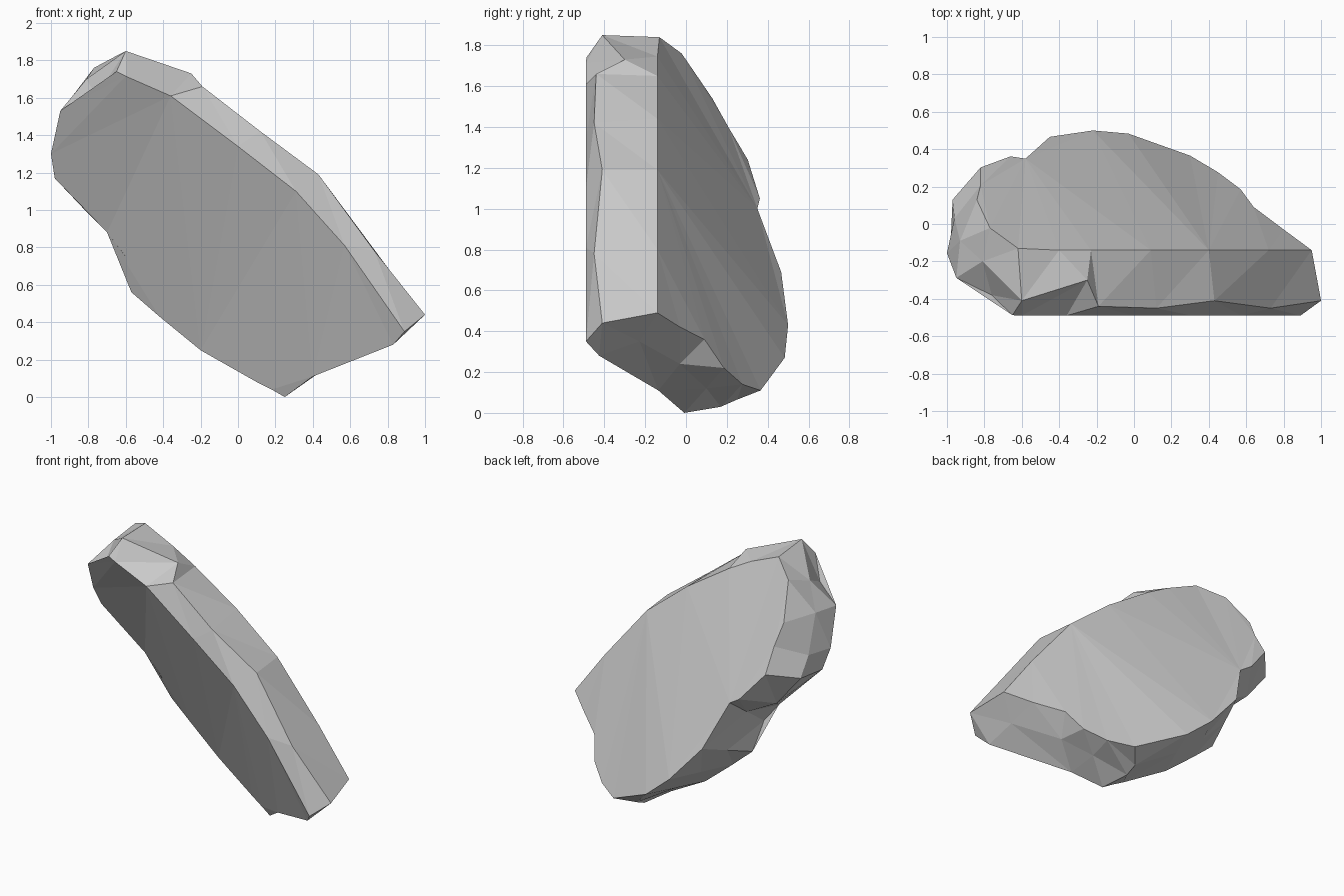
import bpy, bmesh
from mathutils import Vector

if "Cube" in bpy.data.objects:
    bpy.data.objects.remove(bpy.data.objects["Cube"])

# Outlines of the two broad leaning faces, in x,z, running the same way round
FRONT = [(-.65, 1.74), (-.60, 1.715), (-.36, 1.61), (0, 1.34), (.31, 1.10), (.57, .81),
         (.89, .35), (.83, .28), (.40, .11), (.25, 0), (.18, .04), (.10, .08), (-.20, .25),
         (-.42, .43), (-.57, .56), (-.60, .75), (-.70, .88), (-.98, 1.17), (-1, 1.30),
         (-.95, 1.53), (-.76, 1.61)]
BACK = [(-.62, 1.84), (-.40, 1.745), (-.23, 1.65), (.09, 1.44), (.40, 1.19), (.72, .80),
        (.95, .49), (.80, .42), (.64, .36), (.57, .22), (.45, .14), (.30, .11), (-.03, .27),
        (-.22, .43), (-.45, .69), (-.58, 1.0), (-.66, 1.05), (-.82, 1.24), (-.82, 1.40),
        (-.84, 1.54), (-.77, 1.76)]

# Chipped ridge points on the rim; elsewhere the rim is a straight cut
RIDGE = {0: (-.60, -.41, 1.85), 1: (-.25, -.30, 1.73), 2: (-.19, -.44, 1.66),
         3: (.12, -.45, 1.42), 4: (.43, -.41, 1.19), 5: (.73, -.45, .78),
         6: (1.0, -.41, .44), 8: (.57, -.03, .24), 9: (.42, .10, .12),
         10: (.20, .17, .03), 11: (.20, .25, .065), 16: (-.80, .15, .98),
         17: (-.97, .13, 1.19), 18: (-.96, .03, 1.31), 19: (-.93, -.09, 1.55),
         20: (-.81, -.20, 1.70)}

# Flat panels of each broad face, as index runs between the fold lines
FRONT_PANELS = [(range(18, 21), range(0, 3)), (range(16, 19), (2,)),
                (range(2, 5), range(12, 17)), (range(4, 13), ())]
BACK_PANELS = [(range(15, 21), range(0, 4)), (range(3, 5), range(13, 16)),
               (range(4, 14), ())]


def on_front(x, z):
    y = .109 - .469 * x - .518 * z - .2 * max(0, -x - .7)
    return Vector((x, max(-.49, y), z))


def on_back(x, z):
    y = .641 - .525 * x - .596 * z - .25 * max(0, .32 - z) - .25 * max(0, -x - .7)
    return Vector((x, min(.5, max(-.14, y)), z))


# Rock slab: front outline, rim ridge and back outline joined into one solid
front = [on_front(*p) for p in FRONT]
back = [on_back(*p) for p in BACK]
ridge = [Vector(RIDGE.get(i, (f + b) / 2)) for i, (f, b) in enumerate(zip(front, back))]

bm = bmesh.new()
rings = [[bm.verts.new(p) for p in ring] for ring in (front, ridge, back)]
n = len(front)
for a, b in zip(rings, rings[1:]):
    for i in range(n):
        j = (i + 1) % n
        bm.faces.new((a[i], a[j], b[j], b[i]))
for ring, panels in ((rings[0], FRONT_PANELS), (rings[2], BACK_PANELS)):
    for first, second in panels:
        bm.faces.new([ring[i] for i in (*first, *second)])
bmesh.ops.triangulate(bm, faces=bm.faces[:])
bmesh.ops.recalc_face_normals(bm, faces=bm.faces[:])

mesh = bpy.data.meshes.new("rock_slab")
bm.to_mesh(mesh)
bm.free()
bpy.context.collection.objects.link(bpy.data.objects.new("rock_slab", mesh))
